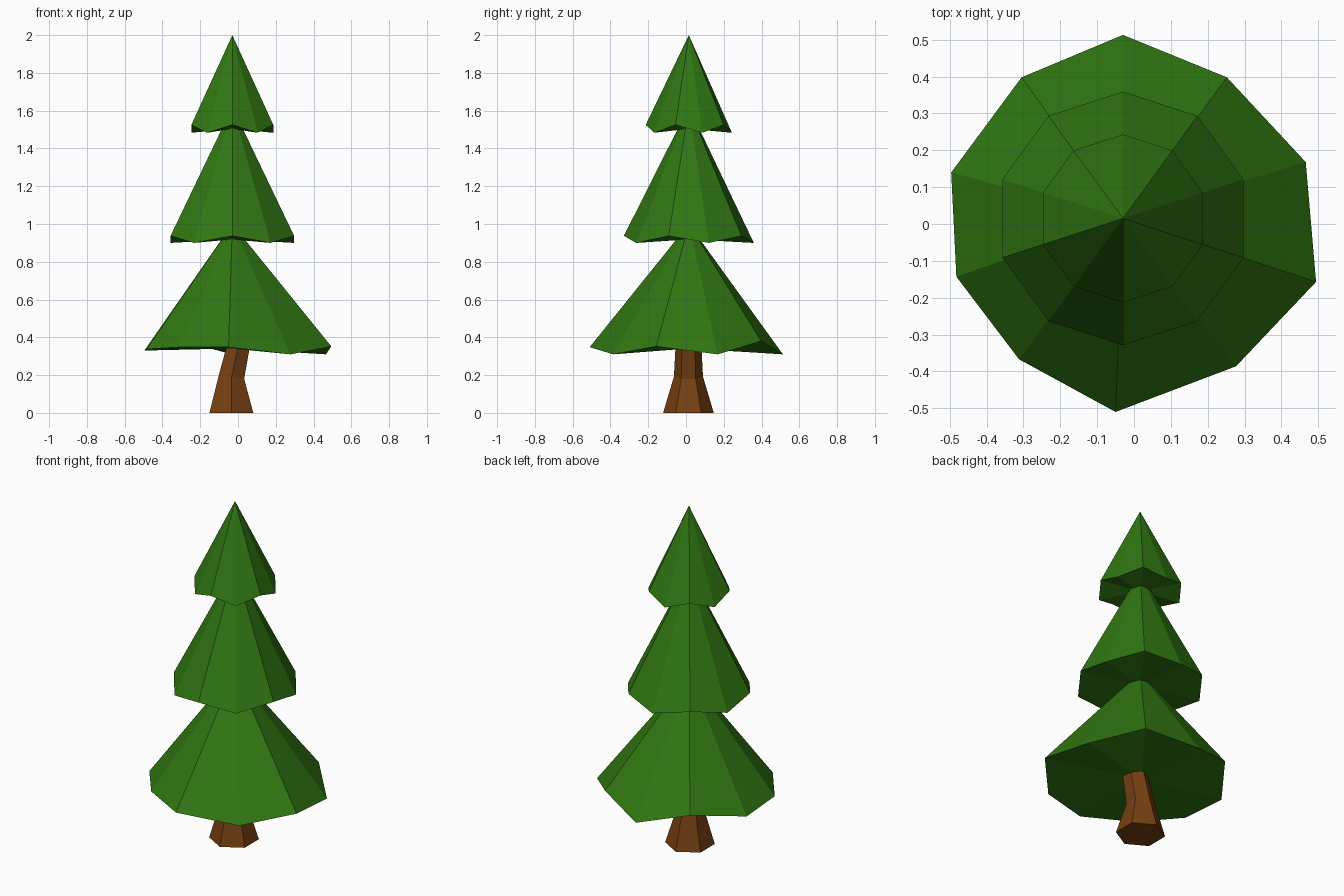
import bpy, bmesh, math

if "Cube" in bpy.data.objects:
    bpy.data.objects.remove(bpy.data.objects["Cube"])

CX, CY = -0.03, 0.015  # tree axis


def material(name, rgb):
    m = bpy.data.materials.new(name)
    m.diffuse_color = (*rgb, 1)
    m.use_nodes = True
    m.node_tree.nodes["Principled BSDF"].inputs["Base Color"].default_value = m.diffuse_color
    return m


green = material("leaf green", (0.030, 0.185, 0.006))
brown = material("bark brown", (0.18, 0.050, 0.006))


def finish(bm, name, mat):
    bmesh.ops.recalc_face_normals(bm, faces=bm.faces[:])
    me = bpy.data.meshes.new(name)
    bm.to_mesh(me)
    bm.free()
    me.materials.append(mat)
    ob = bpy.data.objects.new(name, me)
    bpy.context.collection.objects.link(ob)
    return ob


def tier(name, rim, apex_z):
    """Cone from a wavy rim up to the apex, closed by a fan underneath."""
    bm = bmesh.new()
    ring = [bm.verts.new(p) for p in rim]
    apex = bm.verts.new((CX, CY, apex_z))
    under = bm.verts.new((CX, CY, sum(p[2] for p in rim) / len(rim)))
    for i, v in enumerate(ring):
        w = ring[(i + 1) % len(ring)]
        bm.faces.new((v, w, apex))
        bm.faces.new((w, v, under))
    return finish(bm, name, green)


def zigzag_rim(r, low, high):
    return [(CX + r * math.sin(i * math.tau / 10), CY + r * math.cos(i * math.tau / 10),
             high if i % 2 else low) for i in range(10)]


# Upper tiers: regular ten-sided cones with zigzag hems
tier("top_foliage", zigzag_rim(0.228, 1.483, 1.525), 2.0)
tier("middle_foliage", zigzag_rim(0.344, 0.90, 0.937), 1.62)

# Bottom tier: irregular hem
tier("bottom_foliage", [
    (-0.03, 0.513, 0.31), (0.252, 0.398, 0.38), (0.466, 0.168, 0.31),
    (0.494, -0.157, 0.352), (0.277, -0.386, 0.31), (-0.05, -0.51, 0.348),
    (-0.312, -0.367, 0.348), (-0.482, -0.143, 0.338), (-0.496, 0.14, 0.33),
    (-0.305, 0.398, 0.383)], 1.0)

# Trunk: bent six-sided column; rows are centre x, z, radius, tilt
bm = bmesh.new()
rings = []
for x, z, r, tilt in [(-0.035, 0, 0.134, 0), (-0.034, 0.192, 0.077, -0.17),
                      (0.008, 0.38, 0.067, -0.17)]:
    ring = []
    for i in range(6):
        a = i * math.tau / 6
        dx = r * math.sin(a)
        ring.append(bm.verts.new((x + dx, 0.013 + r * math.cos(a), z + tilt * dx)))
    rings.append(ring)
for lo, hi in zip(rings, rings[1:]):
    for i in range(6):
        j = (i + 1) % 6
        bm.faces.new((lo[i], lo[j], hi[j], hi[i]))
bm.faces.new(rings[0])
bm.faces.new(rings[-1])
finish(bm, "trunk", brown)
